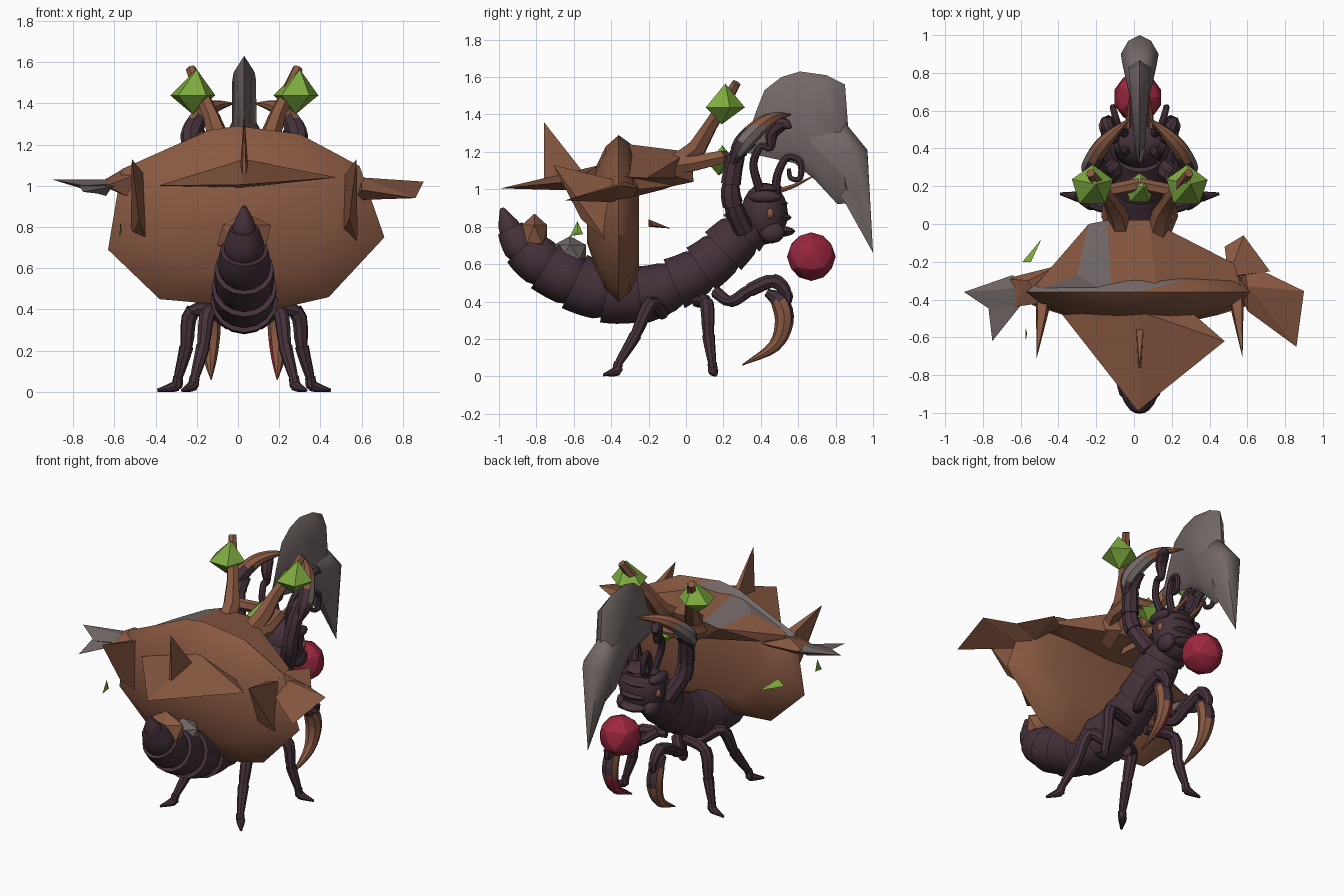
import bpy, bmesh, math
from mathutils import Vector, Matrix

cube = bpy.data.objects.get("Cube")
if cube:
    bpy.data.objects.remove(cube, do_unlink=True)

CX = 0.03  # centre plane of the insect


def material(name, r, g, b):
    m = bpy.data.materials.new(name)
    m.use_nodes = True
    m.diffuse_color = (r, g, b, 1)
    bsdf = m.node_tree.nodes["Principled BSDF"]
    bsdf.inputs["Base Color"].default_value = (r, g, b, 1)
    bsdf.inputs["Roughness"].default_value = 0.8
    return m


PURPLE = material("dark purple", 0.058, 0.031, 0.043)
BROWN = material("bark brown", 0.25, 0.1, 0.054)
GREY = material("stone grey", 0.17, 0.14, 0.135)
GREEN = material("leaf green", 0.21, 0.41, 0.05)
RED = material("berry red", 0.33, 0.02, 0.05)


def finish(name, bm, mats, angle=35, rule=None):
    """Turn a bmesh into an object; the rule gives each face its material index."""
    bmesh.ops.recalc_face_normals(bm, faces=bm.faces[:])
    if rule:
        for f in bm.faces:
            f.material_index = int(rule(f.calc_center_median(), f.normal))
    mesh = bpy.data.meshes.new(name)
    bm.to_mesh(mesh)
    bm.free()
    for m in mats:
        mesh.materials.append(m)
    ob = bpy.data.objects.new(name, mesh)
    bpy.context.collection.objects.link(ob)
    if angle:
        bpy.ops.object.select_all(action='DESELECT')
        ob.select_set(True)
        bpy.context.view_layer.objects.active = ob
        bpy.ops.object.shade_smooth_by_angle(angle=math.radians(angle))


def hull(name, pts, mats, angle=0, rule=None):
    bm = bmesh.new()
    for p in pts:
        bm.verts.new(p)
    out = bmesh.ops.convex_hull(bm, input=bm.verts[:])
    junk = {g for g in out["geom_interior"] + out["geom_unused"] if isinstance(g, bmesh.types.BMVert)}
    bmesh.ops.delete(bm, geom=list(junk), context='VERTS')
    finish(name, bm, mats, angle, rule)


def ball(name, loc, size, mat, level=2, angle=35):
    bm = bmesh.new()
    bmesh.ops.create_icosphere(bm, subdivisions=level, radius=1)
    bmesh.ops.transform(bm, matrix=Matrix.Translation(loc) @ Matrix.Diagonal((*size, 1)), verts=bm.verts)
    finish(name, bm, [mat], angle)


def spline(pts, steps):
    """Catmull-Rom through (x, y, z, radius) points."""
    p = [Vector(q) for q in pts]
    p = [p[0] * 2 - p[1]] + p + [p[-1] * 2 - p[-2]]
    res = []
    for i in range(1, len(p) - 2):
        a, b, c, d = p[i - 1:i + 3]
        for s in range(steps):
            t = s / steps
            res.append(0.5 * (2 * b + (c - a) * t + (2 * a - 5 * b + 4 * c - d) * t * t
                              + (3 * b - a - 3 * c + d) * t ** 3))
    return res + [p[-2]]


def tube(name, pts, mats, sides=8, steps=4, plates=0, rule=None, angle=40):
    """Swept tube; plates gives overlapping armour bands every few rings."""
    path = spline(pts, steps)
    bm, rings = bmesh.new(), []
    side, old = Vector((1, 0, 0)), None
    for i, q in enumerate(path):
        a, b = path[max(i - 1, 0)], path[min(i + 1, len(path) - 1)]
        tan = (b - a).xyz.normalized()
        if old:
            side = old.rotation_difference(tan) @ side
        side = (side - tan * side.dot(tan)).normalized()
        up, old = tan.cross(side), tan
        scales = [1]
        if plates:
            k = i % plates / plates
            scales = [0.9, 1.08] if k == 0 else [1.08 - 0.1 * k]
        for s in scales:
            r = max(q[3], 0.002) * s
            rings.append([bm.verts.new(q.xyz + (side * math.cos(w) + up * math.sin(w)) * r)
                          for w in (math.tau * j / sides for j in range(sides))])
    for a, b in zip(rings, rings[1:]):
        for j in range(sides):
            k = (j + 1) % sides
            bm.faces.new((a[j], a[k], b[k], b[j]))
    bm.faces.new(rings[0])
    bm.faces.new(rings[-1])
    finish(name, bm, mats, angle, rule)


def pair(name, pts, mats, **kw):
    """Left and right copies of a tube about the centre plane."""
    for label, s in (("left", 1), ("right", -1)):
        tube(label + "_" + name, [(CX + s * x, y, z, r) for x, y, z, r in pts], mats, **kw)


# Insect body, a banded tube from raised tail to neck
spine = [(-.985, .9, .01), (-.93, .77, .075), (-.83, .65, .12), (-.66, .54, .142), (-.46, .455, .15),
         (-.25, .435, .145), (-.03, .51, .13), (.13, .61, .128), (.26, .73, .13), (.36, .83, .12)]
tube("body", [(CX, y, z, r) for y, z, r in spine], [PURPLE], sides=16, steps=6, plates=5)
ball("tail_collar", (CX, -.81, .76), (.145, .08, .11), BROWN, 1, 0)
ball("back_stone", (CX, -.62, .665), (.115, .1, .085), GREY, 1, 0)

# Head with brow plates, jaws and eyes
ball("head", (CX, .42, .87), (.15, .125, .165), PURPLE, 3)
for i in range(4):
    ball("face_plate", (CX, .44 + .02 * i, 1.0 - .075 * i), (.13 - .012 * i, .085, .03), PURPLE)
for s in (1, -1):
    ball("brow", (CX + s * .12, .42, .96), (.04, .09, .035), PURPLE)
    ball("eye", (CX + s * .137, .45, .87), (.02, .02, .03), BROWN)
    ball("cheek", (CX + s * .1, .46, .77), (.045, .07, .06), PURPLE)
pair("tusk", [(.06, .49, .99, .016), (.06, .58, 1.02, .012), (.05, .68, 1.07, .003)], [BROWN], sides=6)
pair("inner_feeler", [(.07, .48, .98, .025), (.1, .49, 1.08, .022), (.12, .54, 1.17, .02), (.14, .61, 1.15, .018),
                      (.14, .61, 1.06, .016), (.13, .56, 1.06, .014), (.12, .55, 1.11, .01)], [PURPLE])
pair("outer_feeler", [(.07, .4, .98, .025), (.1, .36, 1.13, .022), (.12, .4, 1.23, .02), (.13, .45, 1.22, .02),
                      (.14, .46, 1.3, .035), (.17, .52, 1.35, .035), (.19, .56, 1.33, .01)], [PURPLE])

# Walking legs, clawed front legs and raised scythe arms
pair("rear_leg", [(.07, -.12, .33, .03), (.17, -.19, .39, .036), (.2, -.27, .22, .032), (.24, -.36, .07, .024),
                  (.25, -.37, .03, .026), (.3, -.44, .008, .008)], [PURPLE], plates=4)
pair("middle_leg", [(.07, .06, .4, .03), (.25, .11, .39, .036), (.28, .12, .22, .032), (.32, .14, .07, .024),
                    (.33, .145, .03, .026), (.42, .16, .008, .008)], [PURPLE], plates=4)
pair("front_leg", [(.07, .16, .45, .03), (.14, .24, .4, .03), (.16, .34, .46, .035), (.165, .47, .51, .038),
                   (.165, .54, .44, .03), (.165, .53, .36, .02)], [PURPLE], plates=4)


def claw_colour(c, n):
    if c.x > .1 and c.z < .27 and n.x < -.1 and n.y > -.5:
        return 2
    return c.z > .41 or (n.y > .5 and c.z > .3)


pair("front_claw", [(.165, .43, .45, .02), (.165, .5, .4, .048), (.165, .525, .29, .05), (.165, .47, .16, .033),
                    (.16, .3, .06, .003)], [BROWN, PURPLE, RED], rule=claw_colour)
pair("raised_arm", [(.11, .31, .78, .05), (.18, .25, .92, .052), (.2, .24, 1.03, .05), (.22, .28, 1.2, .045),
                    (.22, .36, 1.26, .03)], [PURPLE], plates=4)
pair("scythe", [(.25, .25, 1.14, .02), (.26, .3, 1.24, .05), (.21, .4, 1.34, .045), (.14, .48, 1.385, .03),
                (.05, .56, 1.4, .003)], [PURPLE, GREY, BROWN],
     rule=lambda c, n: 2 if c.z > 1.34 else n.y > -.25 and c.z > 1.19)

# Berry carried at the mouth
ball("berry", (.02, .67, .64), (.13, .13, .13), RED, 2, 20)

# Grey crest: blunt-edged blade, thinner at the front, with a wider trailing lobe
outline = [(.3, 1.2), (.38, 1.43), (.42, 1.53), (.51, 1.6), (.61, 1.63), (.75, 1.61), (.85, 1.56),
           (.87, 1.29), (.9, .93), (.81, .92), (.69, 1.05), (.58, 1.14)]
bm = bmesh.new()
rim = [bm.verts.new((CX, y, z)) for y, z in outline]
for s in (1, -1):
    inner = [bm.verts.new((CX + s * (.025 + .06 * (y - .3)), .68 + (y - .68) * .78, 1.32 + (z - 1.32) * .78))
             for y, z in outline]
    for i in range(len(rim)):
        k = (i + 1) % len(rim)
        bm.faces.new((rim[i], rim[k], inner[k], inner[i]))
    bm.faces.new(inner)
finish("crest_blade", bm, [GREY], 60)
lobe = [(CX, .8, 1.42), (CX, .97, 1.21), (CX, 1, .66), (CX, .88, .93)]
lobe += [(CX + s * x, y, z) for s in (1, -1) for x, y, z in
         ((.05, .66, 1.27), (.09, .84, 1.25), (.1, .9, 1.2), (.06, .97, 1.19), (.06, .93, .95))]
hull("crest_lobe", lobe, [GREY], 50)

# Great bark shell: outline shrunk toward front and back into a lens
outline = [(-.565, 1.08), (-.14, 1.27), (0, 1.29), (.3, 1.25), (.59, 1.095), (.71, .75),
           (.44, .46), (.18, .4), (-.38, .45), (-.63, .69)]
shell = [(.03 + (x - .03) * k, y, .85 + (z - .85) * k) for x, z in outline
         for k, y in ((1, -.36), (.86, -.43), (.62, -.48), (.3, -.53), (.9, -.3), (.6, -.25))]
hull("shell", shell, [BROWN, GREY], 40,
     lambda c, n: n.z > .5 and c.x < .1 and c.y > -.38 and c.z > 1)
hull("shell_roof", [(-.56, -.37, 1.06), (-.42, -.21, 1.05), (-.24, .0, 1.17), (-.14, .02, 1.2), (.08, .02, 1.2),
                    (-.3, -.27, 1.19), (.53, -.21, 1.06), (.58, -.38, 1.07), (-.12, -.38, 1.25), (.12, -.38, 1.25),
                    (-.1, -.02, 1.06), (.08, -.02, 1.06), (0, -.3, 1.0)],
     [BROWN, GREY], 0, lambda c, n: n.z > .3 and c.x < -.16 and (c.x > -.28 or c.y < -.31))

# Jagged plates and thorns standing out of the shell
hull("front_plate", [(-.38, -.48, 1.0), (.02, -.99, 1.005), (.48, -.62, 1.04), (.25, -.42, 1.03),
                     (.02, -.46, 1.13), (.02, -.46, .99)], [BROWN])
hull("front_fin", [(CX, -.76, 1.36), (CX - .01, -.76, 1.03), (CX + .01, -.76, 1.03), (CX - .02, -.54, 1.08),
                   (CX + .02, -.54, 1.08)], [BROWN])
for name, x, s in (("right_thorn", -.48, -1), ("left_thorn", .54, 1)):
    hull(name, [(x + s * .035, -.71, 1.13), (x - .04, -.4, .76), (x + .04, -.42, .72), (x + .03, -.38, 1.05),
                (x - .03, -.38, 1.04), (x, -.56, .84)], [BROWN])
hull("right_wing_root", [(-.4, -.22, 1.03), (-.68, -.29, 1.01), (-.64, -.44, 1.0), (-.5, -.42, 1.05),
                         (-.5, -.38, .93), (-.56, -.3, 1.08)], [BROWN])
hull("right_wing_tip", [(-.9, -.36, 1.03), (-.64, -.27, 1.02), (-.6, -.42, 1.01), (-.75, -.46, 1.0),
                        (-.64, -.38, .95), (-.62, -.34, 1.03)], [GREY])
hull("right_wing_barb", [(-.75, -.62, .97), (-.77, -.45, 1.0), (-.6, -.36, 1.01), (-.59, -.42, 1.0),
                         (-.66, -.4, .96)], [GREY])
hull("left_wing", [(.9, -.355, 1.02), (.86, -.65, .94), (.6, -.46, .98), (.58, -.2, 1.0), (.6, -.33, 1.04),
                   (.56, -.35, .93)], [BROWN])
hull("left_wing_barb", [(.58, -.06, 1.02), (.48, -.12, 1.0), (.72, -.25, 1.0), (.5, -.28, 1.06),
                        (.55, -.28, .96)], [BROWN])

# Branches rising from knotted roots on the shell, with leaf buds
for s in (1, -1):
    hull("branch_root", [(CX + s * x, y, z) for x, y, z in
                         ((.05, .03, 1.2), (.15, .03, 1.15), (.1, .04, 1.04), (.04, -.15, 1.0), (.2, -.15, 1.1))],
         [BROWN])
pair("branch", [(.09, -.06, 1.13, .06), (.12, .06, 1.22, .055), (.16, .13, 1.34, .04), (.21, .2, 1.45, .035),
                (.26, .27, 1.57, .025)], [BROWN], sides=6, steps=1)
pair("side_branch", [(.08, -.1, 1.12, .06), (.16, .05, 1.14, .045), (.15, .18, 1.17, .04), (.0, .21, 1.17, .035)],
     [BROWN], sides=6, steps=1)
for name, x, y, z, k in (("left_bud", .28, .2, 1.45, .115), ("right_bud", -.22, .2, 1.45, .115),
                         ("middle_bud", CX, .185, 1.15, .085)):
    ring = [(x + k * math.cos(a), y + k * math.sin(a), z - .1 * k) for a in (math.tau * j / 5 + .3 for j in range(5))]
    hull(name, ring + [(x + .02, y + .01, z + k), (x, y - .01, z - k * .9)], [GREEN])

# Loose leaves beside the shell, brown underneath
hull("back_leaf", [(-.59, -.2, .8), (-.49, -.08, .79), (-.545, -.2, .84), (-.54, -.165, .805)], [GREEN, BROWN],
     rule=lambda c, n: n.z < 0)
hull("front_leaf", [(-.575, -.62, .75), (-.57, -.58, .83), (-.575, -.55, .76), (-.565, -.58, .78)], [GREEN])
